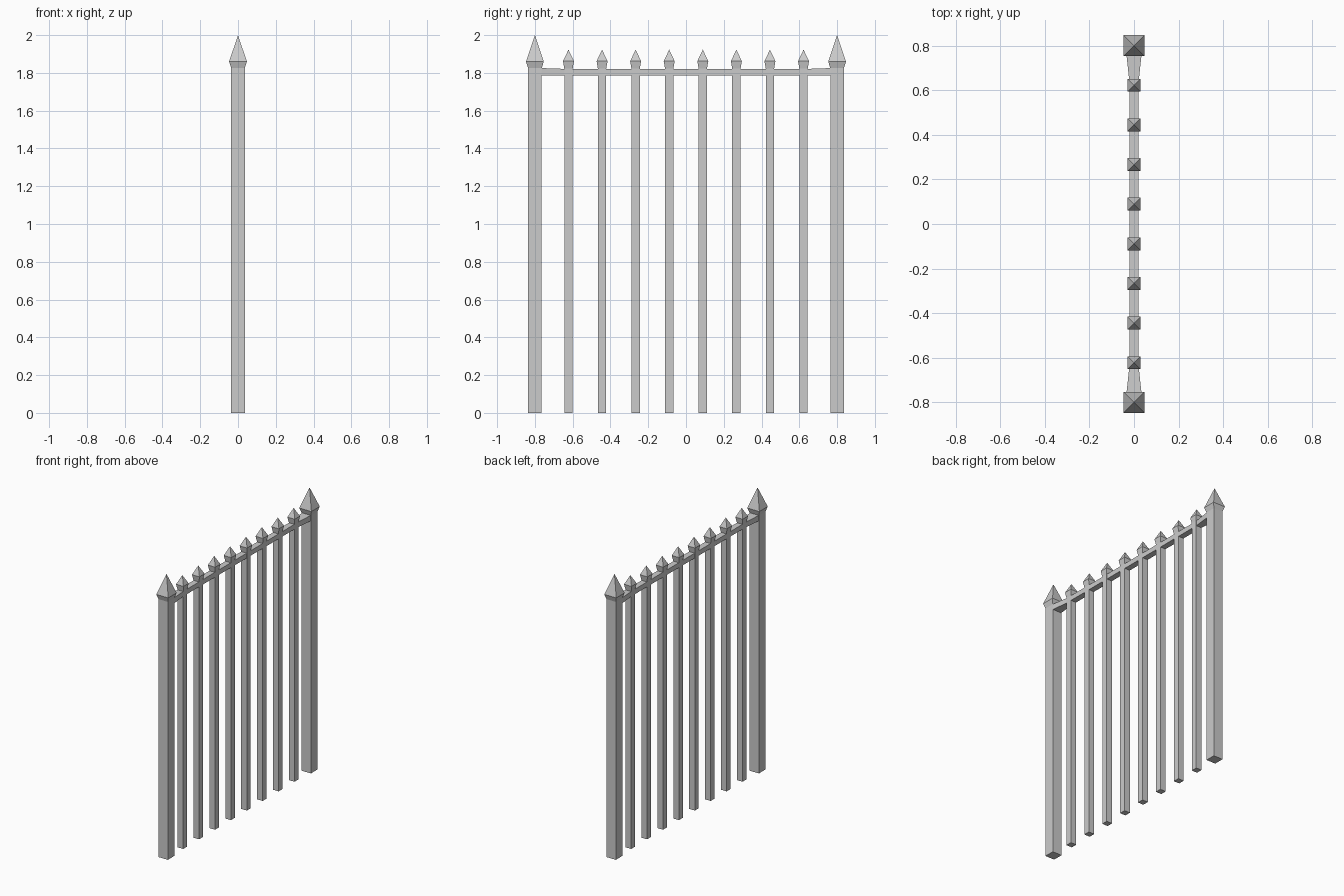
import bpy, bmesh

if "Cube" in bpy.data.objects:
    bpy.data.objects.remove(bpy.data.objects["Cube"])


def loft(name, rings):
    """Closed mesh through successive four-point rings."""
    bm = bmesh.new()
    loops = [[bm.verts.new(p) for p in ring] for ring in rings]
    for a, b in zip(loops, loops[1:]):
        for i in range(4):
            j = (i + 1) % 4
            bm.faces.new((a[i], a[j], b[j], b[i]))
    bm.faces.new(loops[0])
    bm.faces.new(loops[-1])
    bmesh.ops.remove_doubles(bm, verts=bm.verts, dist=1e-5)
    bmesh.ops.recalc_face_normals(bm, faces=bm.faces)
    me = bpy.data.meshes.new(name)
    bm.to_mesh(me)
    bm.free()
    ob = bpy.data.objects.new(name, me)
    bpy.context.collection.objects.link(ob)
    return ob


def spear(name, y, profile):
    """Square bar with spearhead; profile is (half width, z)."""
    rings = [[(-h, y - h, z), (h, y - h, z), (h, y + h, z), (-h, y + h, z)]
             for h, z in profile]
    return loft(name, rings)


# End posts with tall spearheads
for side in (-1, 1):
    spear("end_post", side * 0.80,
          [(0.036, 0), (0.036, 1.825), (0.047, 1.86), (0, 2.0)])

# Thin bars with short spearheads
spacing = 1.6 / 9
for i in range(1, 9):
    spear("bar", -0.80 + i * spacing,
          [(0.022, 0), (0.022, 1.822), (0.029, 1.862), (0, 1.923)])

# Top rail, flaring to the post width at each end
rail = [(-0.78, 0.036, 1.826), (-0.64, 0.021, 1.821),
        (0.64, 0.021, 1.821), (0.78, 0.036, 1.826)]
loft("top_rail", [[(-h, y, 1.786), (h, y, 1.786), (h, y, z), (-h, y, z)]
                  for y, h, z in rail])
